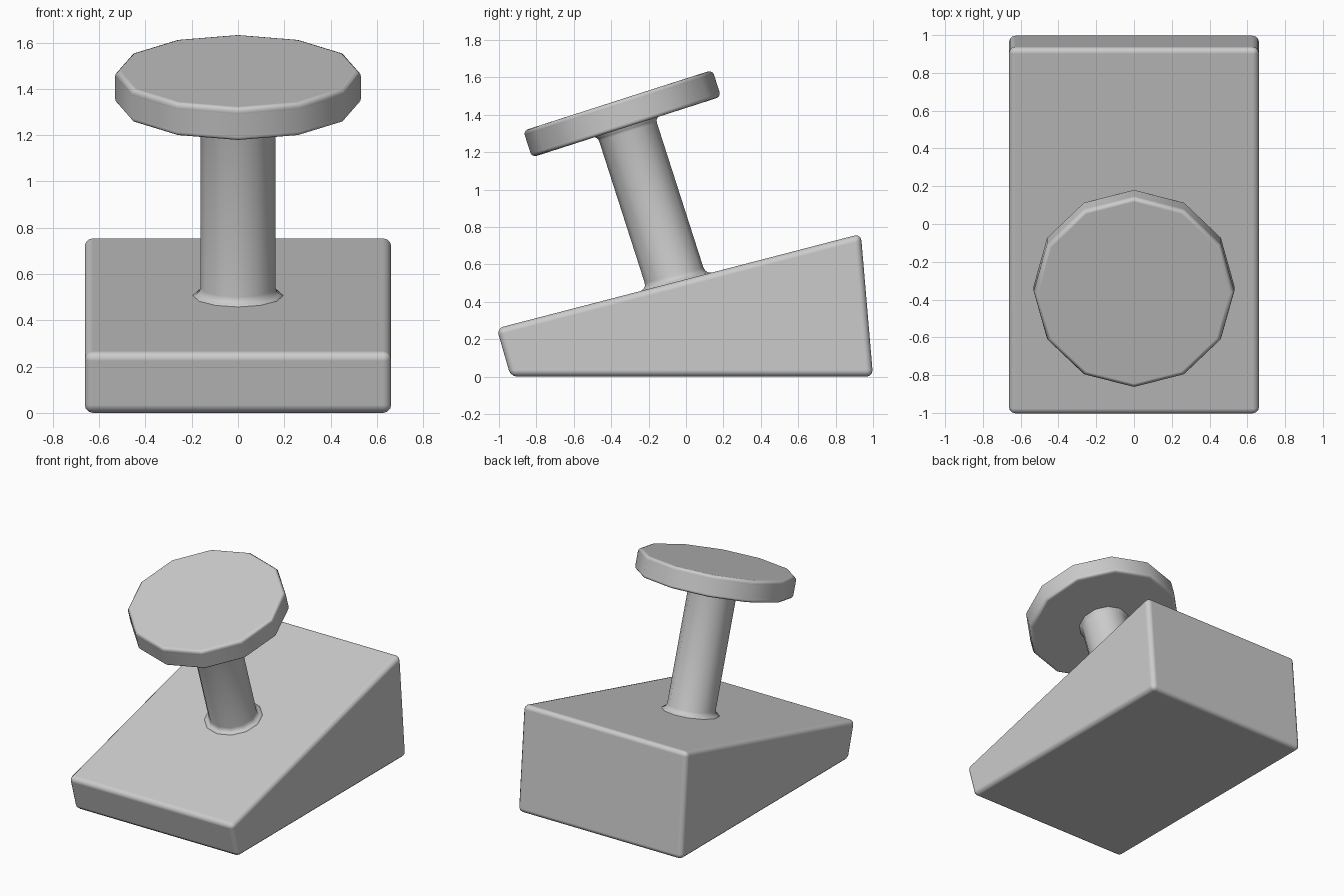
import bpy, bmesh, math
from mathutils import Matrix

if "Cube" in bpy.data.objects:
    bpy.data.objects.remove(bpy.data.objects["Cube"])

TILT = math.radians(17.8)      # lean of the stem and disc
STEM_SHEAR = math.tan(math.radians(-3.3))  # wedge top versus stem normal
PLACE = Matrix.Translation((0, -0.052, 0.505)) @ Matrix.Rotation(TILT, 4, 'X')


def finish(name, bm, bevel=0.0):
    bmesh.ops.recalc_face_normals(bm, faces=bm.faces)
    mesh = bpy.data.meshes.new(name)
    bm.to_mesh(mesh)
    bm.free()
    mesh.polygons.foreach_set("use_smooth", [True] * len(mesh.polygons))
    obj = bpy.data.objects.new(name, mesh)
    bpy.context.collection.objects.link(obj)
    if bevel:
        mod = obj.modifiers.new("soft_edges", 'BEVEL')
        mod.width = bevel
        mod.segments = 3
        mod.limit_method = 'ANGLE'
        mod.angle_limit = math.radians(40)
        mod.harden_normals = True
    return obj


def lathe(name, rings, sides, bevel=0.0):
    """Closed stack of rings: (radius, height, shear)."""
    bm = bmesh.new()
    loops = []
    for radius, height, shear in rings:
        loop = []
        for i in range(sides):
            a = 2 * math.pi * i / sides
            x, y = radius * math.cos(a), radius * math.sin(a)
            loop.append(bm.verts.new((x, y, height + y * shear)))
        loops.append(loop)
    for low, high in zip(loops, loops[1:]):
        for i in range(sides):
            j = (i + 1) % sides
            bm.faces.new((low[i], low[j], high[j], high[i]))
    bm.faces.new(loops[0][::-1])
    bm.faces.new(loops[-1])
    obj = finish(name, bm, bevel)
    obj.matrix_world = PLACE
    return obj


# Wedge base: side profile extruded across the width
profile = [(-0.937, 0), (1.0, 0), (0.935, 0.763), (-1.012, 0.258)]
bm = bmesh.new()
left = [bm.verts.new((-0.662, y, z)) for y, z in profile]
right = [bm.verts.new((0.662, y, z)) for y, z in profile]
bm.faces.new(left)
bm.faces.new(right)
for i in range(4):
    j = (i + 1) % 4
    bm.faces.new((left[i], left[j], right[j], right[i]))
finish("wedge_base", bm, 0.035)

# Leaning stem, flared where it meets the base and the disc
s = STEM_SHEAR
lathe("stem", [(0.197, -0.01, s), (0.195, 0.002, s), (0.179, 0.008, s),
               (0.167, 0.02, s), (0.162, 0.038, s), (0.162, 0.845, 0),
               (0.165, 0.858, 0), (0.178, 0.872, 0), (0.178, 0.885, 0)], 12)

# Tilted twelve-sided disc on top
lathe("top_disc", [(0.531, 0.871, 0), (0.531, 1.021, 0)], 12, 0.025)
